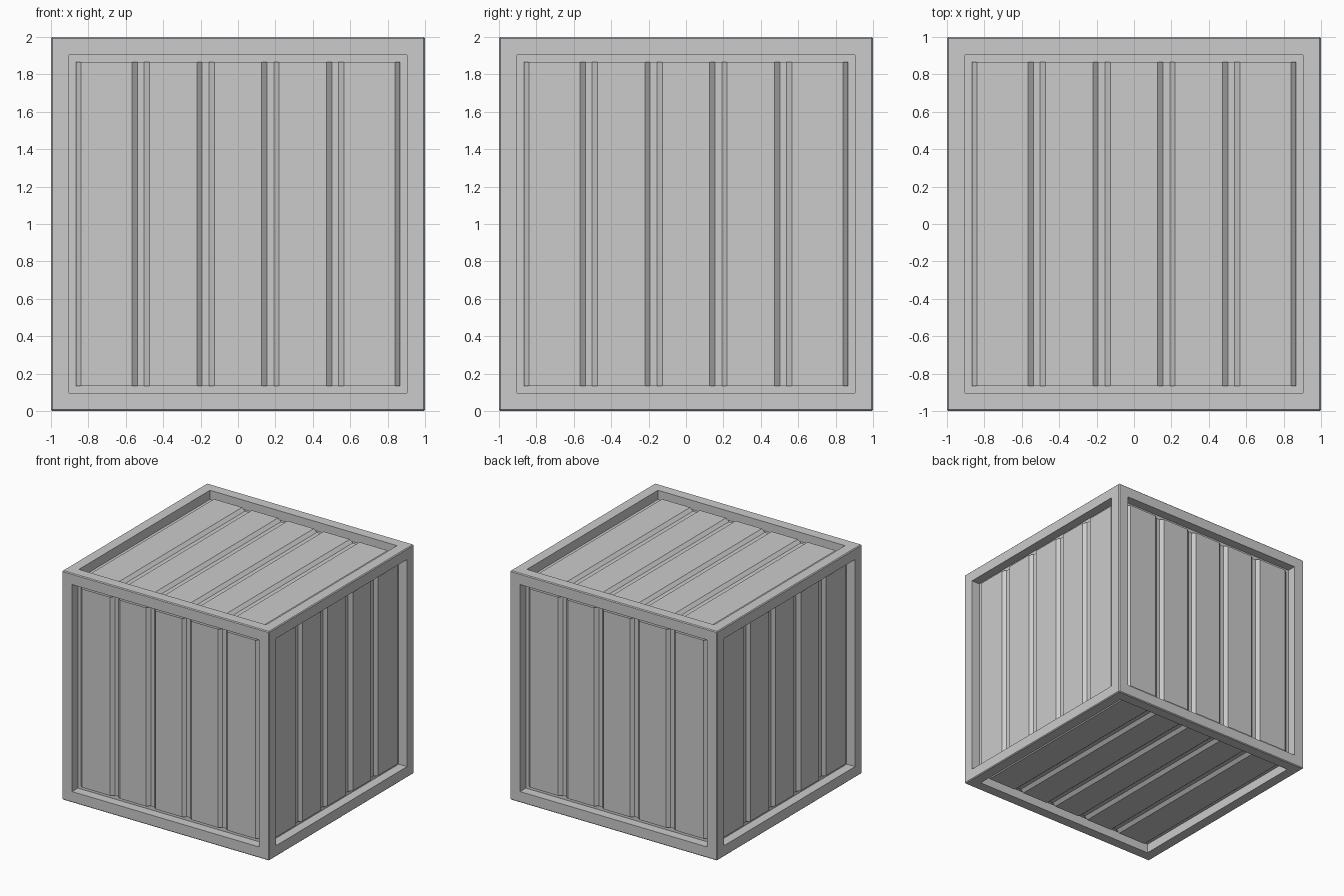
import bpy, bmesh
from math import pi
from mathutils import Matrix, Vector

if "Cube" in bpy.data.objects:
    bpy.data.objects.remove(bpy.data.objects["Cube"])

HALF = 1.0        # half the crate size
BEVEL = 0.007     # tiny outer edge chamfer
OPEN = 0.867      # half the panel opening
DEPTH = 0.045     # panel recess
GROOVE = 0.07     # groove bottom recess
CENTRE = Matrix.Translation((0, 0, HALF))


def add_object(name, bm):
    bmesh.ops.recalc_face_normals(bm, faces=bm.faces) if name == "frame" else None
    me = bpy.data.meshes.new(name)
    bm.to_mesh(me)
    bm.free()
    ob = bpy.data.objects.new(name, me)
    bpy.context.collection.objects.link(ob)
    return ob


# Frame: chamfered cube with a square opening sunk into every side
bm = bmesh.new()
bmesh.ops.create_cube(bm, size=2 * HALF, matrix=CENTRE)
bmesh.ops.bevel(bm, geom=bm.edges[:], offset=BEVEL, segments=1,
                affect='EDGES', profile=0.5)
sides = [f for f in bm.faces if f.calc_area() > 1]
bmesh.ops.inset_individual(bm, faces=sides, thickness=HALF - BEVEL - OPEN)
sunk = bmesh.ops.extrude_discrete_faces(bm, faces=sides)["faces"]
for f in sunk:
    n = f.normal.copy()
    if n.length < 0.5:
        f.normal_update()
        n = f.normal.copy()
    bmesh.ops.translate(bm, verts=f.verts[:], vec=n * -(GROOVE + 0.01))
add_object("frame", bm)


# Plank profile across the panel: (position, height), five planks, four grooves
profile = [(-OPEN, HALF - GROOVE), (-OPEN + 0.028, HALF - DEPTH)]
for i in range(1, 5):
    c = -OPEN + i * 2 * OPEN / 5
    profile += [(c - 0.047, HALF - DEPTH), (c - 0.018, HALF - GROOVE),
                (c + 0.018, HALF - GROOVE), (c + 0.047, HALF - DEPTH)]
profile += [(OPEN - 0.028, HALF - DEPTH), (OPEN, HALF - GROOVE)]


# Panel facing +z with planks running along y, turned to each side
def plank_panel(name, turn):
    bm = bmesh.new()
    rows = [[bm.verts.new((x, y, z)) for x, z in profile] for y in (-OPEN, OPEN)]
    for i in range(len(profile) - 1):
        bm.faces.new((rows[0][i], rows[0][i + 1], rows[1][i + 1], rows[1][i]))
    bmesh.ops.transform(bm, matrix=CENTRE @ turn, verts=bm.verts)
    add_object(name, bm)


upright = Matrix.Rotation(pi / 2, 4, 'X')
plank_panel("top_planks", Matrix.Identity(4))
plank_panel("bottom_planks", Matrix.Rotation(pi, 4, 'Y'))
for k, side in enumerate(("front", "right", "back", "left")):
    plank_panel(side + "_planks", Matrix.Rotation(k * pi / 2, 4, 'Z') @ upright)
